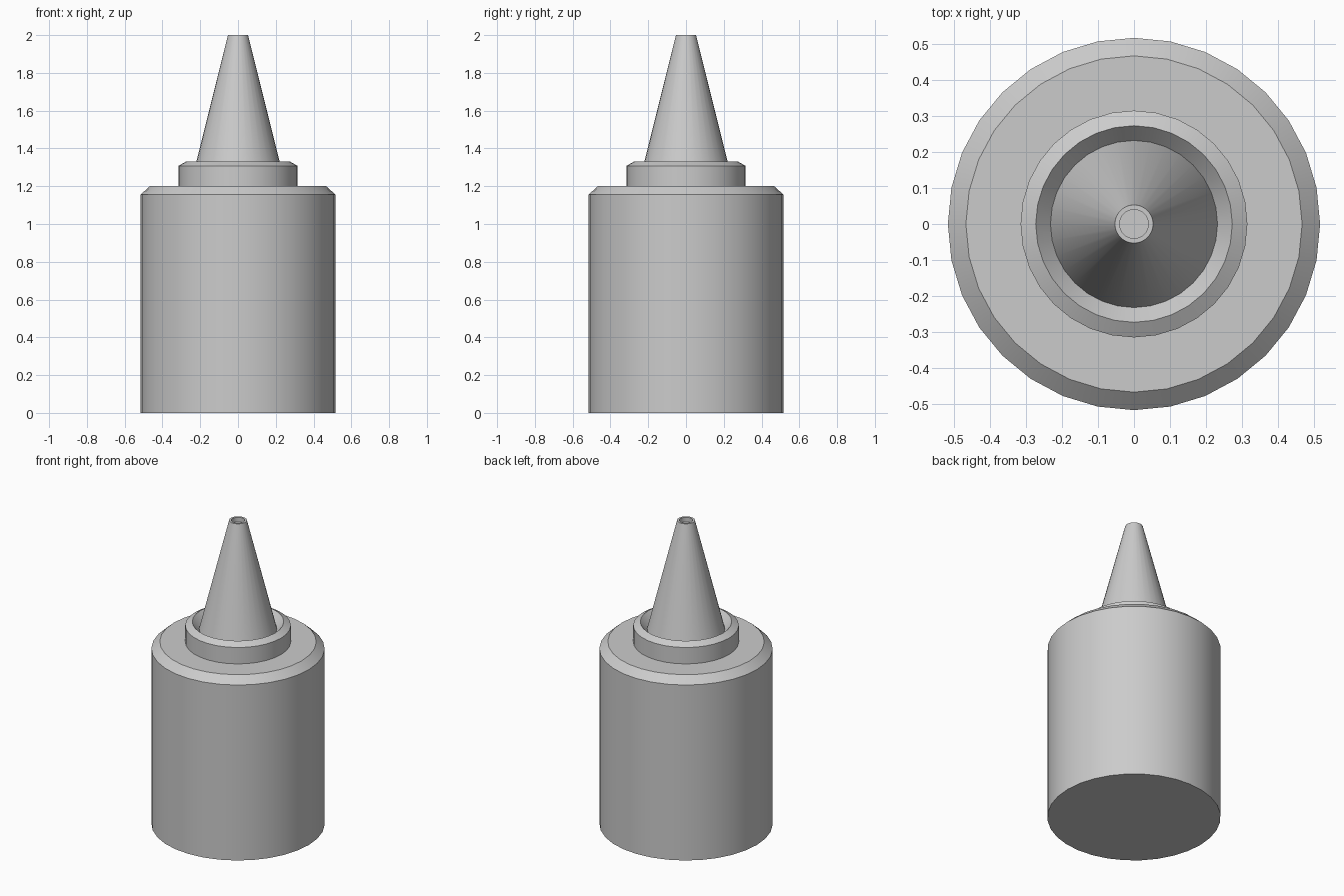
import bpy, bmesh, math

if "Cube" in bpy.data.objects:
    bpy.data.objects.remove(bpy.data.objects["Cube"])

SIDES = 32


def lathe(name, profile):
    """Revolve (radius, z) points around z; radius 0 closes to a flat cap."""
    bm = bmesh.new()
    rings = []
    for r, z in profile:
        if r > 0:
            rings.append([bm.verts.new((r * math.cos(2 * math.pi * i / SIDES),
                                        r * math.sin(2 * math.pi * i / SIDES), z))
                          for i in range(SIDES)])
        else:
            rings.append(None)
    for a, b in zip(rings, rings[1:]):
        if a is None:
            bm.faces.new(b[::-1])
        elif b is None:
            bm.faces.new(a)
        else:
            for i in range(SIDES):
                j = (i + 1) % SIDES
                bm.faces.new((a[i], a[j], b[j], b[i]))
    mesh = bpy.data.meshes.new(name)
    bm.to_mesh(mesh)
    bm.free()
    obj = bpy.data.objects.new(name, mesh)
    bpy.context.collection.objects.link(obj)
    bpy.ops.object.select_all(action='DESELECT')
    obj.select_set(True)
    bpy.context.view_layer.objects.active = obj
    bpy.ops.object.shade_smooth_by_angle(angle=math.radians(25))
    return obj


# Bottle body with chamfered shoulder
lathe("bottle_body", [(0, 0), (0.517, 0), (0.517, 1.155), (0.467, 1.2), (0.315, 1.2)])

# Collar with outer chamfer and inward sloping groove
lathe("collar", [(0.315, 1.2), (0.315, 1.308), (0.273, 1.332), (0.232, 1.285)])

# Tapered nozzle with a recessed opening at the tip
lathe("nozzle", [(0.232, 1.285), (0.053, 2.0), (0.04, 2.0), (0.04, 1.97), (0, 1.97)])
